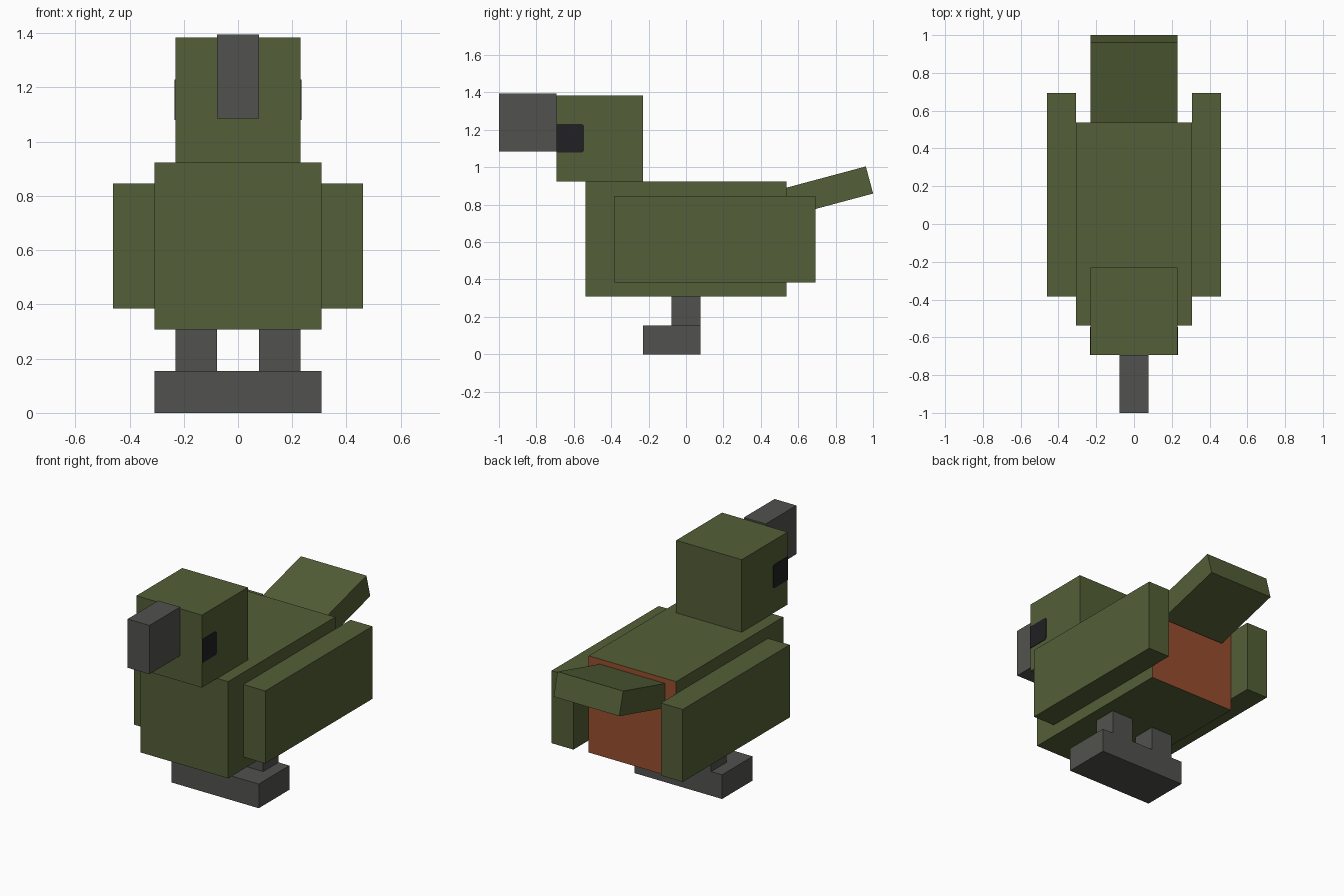
import bpy
import bmesh
from math import radians
from mathutils import Matrix, Vector

old = bpy.data.objects.get("Cube")
if old:
    bpy.data.objects.remove(old, do_unlink=True)

U = 1 / 13  # grid unit of the blocky model


def material(name, rgb):
    mat = bpy.data.materials.new(name)
    mat.use_nodes = True
    colour = (*rgb, 1)
    mat.diffuse_color = colour
    bsdf = mat.node_tree.nodes["Principled BSDF"]
    bsdf.inputs["Base Color"].default_value = colour
    bsdf.inputs["Roughness"].default_value = 0.9
    return mat


olive = material("olive green", (0.087, 0.114, 0.038))
grey = material("dark grey", (0.083, 0.083, 0.077))
black = material("soft black", (0.015, 0.015, 0.017))
rust = material("rust orange", (0.314, 0.076, 0.027))


def finish(name, bm, *mats):
    mesh = bpy.data.meshes.new(name)
    bm.to_mesh(mesh)
    bm.free()
    for mat in mats:
        mesh.materials.append(mat)
    obj = bpy.data.objects.new(name, mesh)
    bpy.context.collection.objects.link(obj)
    return obj


def box(name, low, high, *mats):
    """Box between two corners, with its origin in the middle."""
    low, high = Vector(low), Vector(high)
    bm = bmesh.new()
    bmesh.ops.create_cube(bm, size=1, matrix=Matrix.Diagonal((*(high - low), 1)))
    obj = finish(name, bm, *mats)
    obj.location = (low + high) / 2
    return obj


# Body with a coloured rump
body = box("body", (-4*U, -7*U, 4*U), (4*U, 7*U, 12*U), olive, rust)
for face in body.data.polygons:
    face.material_index = int(face.normal.y > 0.9)

# Head and beak
box("head", (-3*U, -9*U, 12*U), (3*U, -3*U, 18*U), olive)
box("beak", (-U, -1, 1.085), (U, -9*U, 1.395), grey)

# Tail, tilted upwards
tail = box("tail", (-3*U, 0, 0), (3*U, 0.47, 0.15), olive)
tail.rotation_euler.x = radians(15)
tail.location = (0, 0.754, 0.871)

# Feet share one slab
box("feet", (-4*U, -3*U, 0), (4*U, U, 2*U), grey)

# Paired parts
for side, s in (("left", 1), ("right", -1)):
    def pair(name, x0, x1, yz0, yz1, mat):
        xs = sorted((s * x0, s * x1))
        return box(f"{side}_{name}", (xs[0], *yz0), (xs[1], *yz1), mat)

    pair("wing", 4*U, 6*U, (-5*U, 5*U), (9*U, 11*U), olive)
    pair("leg", U, 3*U, (-U, 2*U), (U, 4*U), grey)

    # Eye plate with softened rear corners
    eye = pair("eye", 3*U, 3*U + 0.003, (-9*U, 1.08), (-0.545, 1.23), black)
    bm = bmesh.new()
    bm.from_mesh(eye.data)
    rear = [e for e in bm.edges
            if all(v.co.y > 0 for v in e.verts)
            and abs(e.verts[0].co.x - e.verts[1].co.x) > 0.001]
    bmesh.ops.bevel(bm, geom=rear, offset=0.012, segments=2, profile=0.5,
                    affect="EDGES")
    bm.to_mesh(eye.data)
    bm.free()
